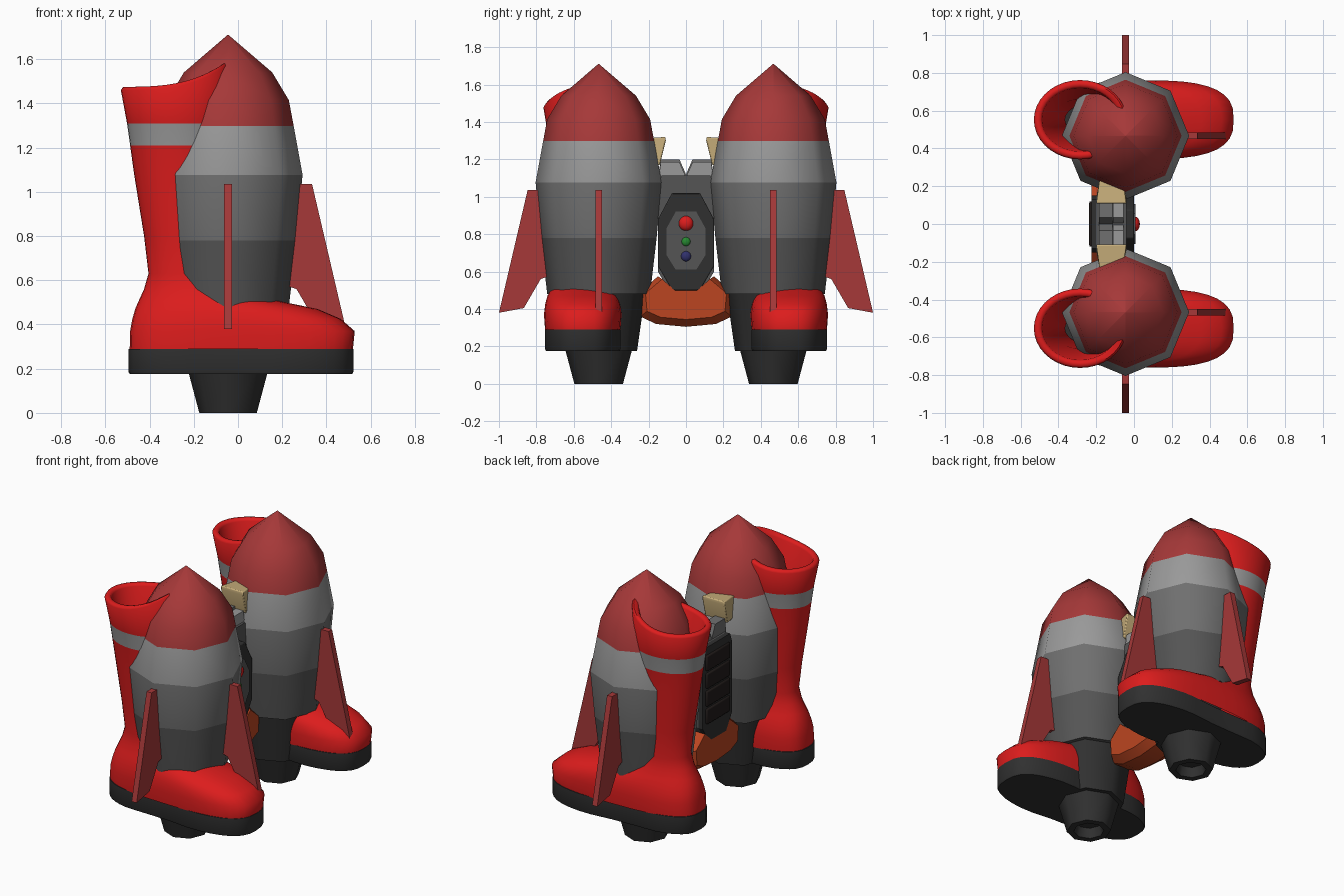
import bpy, bmesh
from math import cos, sin, pi, radians
from mathutils import Matrix

if "Cube" in bpy.data.objects:
    bpy.data.objects.remove(bpy.data.objects["Cube"])

RX, RY = -0.045, 0.467      # rocket axis
BY = 0.552                  # boot centre line


def mat(name, r, g, b):
    m = bpy.data.materials.new(name)
    m.diffuse_color = (r, g, b, 1)
    m.use_nodes = True
    m.node_tree.nodes["Principled BSDF"].inputs["Base Color"].default_value = m.diffuse_color
    return m


BOOT = mat("boot_red", 0.72, 0.012, 0.012)
NOSE = mat("rocket_red", 0.38, 0.04, 0.04)
LIGHT = mat("light_grey", 0.32, 0.32, 0.32)
MID = mat("mid_grey", 0.16, 0.16, 0.16)
DARK = mat("dark_grey", 0.09, 0.09, 0.09)
COAL = mat("charcoal", 0.03, 0.03, 0.03)
VENT = mat("vent_black", 0.015, 0.011, 0.01)
ORANGE = mat("orange", 0.5, 0.06, 0.015)
TAN = mat("tan", 0.58, 0.43, 0.2)
GREEN = mat("green", 0.02, 0.25, 0.03)
BLUE = mat("blue", 0.03, 0.03, 0.15)


def finish(name, bm, mats, angle=30, mirror=False, bevel=0):
    bmesh.ops.recalc_face_normals(bm, faces=bm.faces[:])
    me = bpy.data.meshes.new(name)
    bm.to_mesh(me)
    bm.free()
    for m in mats:
        me.materials.append(m)
    for p in me.polygons:
        p.use_smooth = True
    me.set_sharp_from_angle(angle=radians(angle))
    ob = bpy.data.objects.new(name, me)
    bpy.context.collection.objects.link(ob)
    if bevel:
        b = ob.modifiers.new("bevel", 'BEVEL')
        b.width, b.segments = bevel, 2
    if mirror:
        ob.modifiers.new("mirror", 'MIRROR').use_axis = (False, True, False)
    return ob


def loft(name, rings, mats, bands=None, caps=(True, True), **kw):
    """Skin a list of point rings; bands gives the material slot of each strip."""
    bm = bmesh.new()
    vs = [[bm.verts.new(p) for p in r] for r in rings]
    n = len(vs[0])
    for i in range(len(vs) - 1):
        for j in range(n):
            k = (j + 1) % n
            f = bm.faces.new((vs[i][j], vs[i][k], vs[i + 1][k], vs[i + 1][j]))
            f.material_index = bands[i] if bands else 0
    if caps[0]:
        bm.faces.new(vs[0]).material_index = bands[0] if bands else 0
    if caps[1]:
        bm.faces.new(vs[-1]).material_index = bands[-1] if bands else 0
    return finish(name, bm, mats, **kw)


def octagon(r, z):
    return [(RX + r * cos(a * pi / 4), RY + r * sin(a * pi / 4), z) for a in range(8)]


def yz_ring(pts, x):
    return [(x, y, z) for y, z in pts]


def sym(half):
    """Close a half outline (y > 0) across y = 0."""
    return half + [(-y, z) for y, z in reversed(half)]


# Rocket body with coloured bands and nose cone
body = [(0.275, .48), (0.31, .78), (0.337, 1.077), (0.297, 1.297),
        (0.275, 1.415), (0.2, 1.54), (0.002, 1.71)]
loft("rocket_body", [octagon(*p) for p in body], [DARK, MID, LIGHT, NOSE],
     [0, 1, 2, 3, 3, 3], angle=50, mirror=True)

# Lower engine housing and hollow nozzle
loft("engine_housing", [octagon(0.205, .175), octagon(0.25, .49)], [COAL],
     angle=50, mirror=True)
noz = [(0.178, .18), (0.13, 0), (0.09, 0), (0.075, .06)]
loft("nozzle", [octagon(*p) for p in noz], [COAL], angle=50, mirror=True)

# Fins: one outward, one over the toe
fin = [(0.29, 1.035), (0.38, 1.035), (0.533, .38), (0.40, .405), (0.31, .56), (0.25, .58)]
T = 0.018
loft("outer_fin", [[(RX + s, RY + r, z) for r, z in fin] for s in (-T, T)], [NOSE], mirror=True)
loft("toe_fin", [[(RX + r, RY + s, z) for r, z in fin] for s in (-T, T)], [NOSE], mirror=True)


# Boot upper: stacked rounded cross-sections, turned in at the raised cuff
def boot_ring(z, x0, x1, hw, n=2.0, tilt=0, waist=0.0):
    cx, hx, pts = (x0 + x1) / 2, (x1 - x0) / 2, []
    for i in range(36):
        c, s = cos(i * pi / 18), sin(i * pi / 18)
        u = abs(c) ** (2 / n) * (1 if c > 0 else -1)
        v = abs(s) ** (2 / n) * (1 if s > 0 else -1)
        w = hw
        if n > 2:
            w *= 0.97 + 0.05 * u - waist * max(0, 1 - (u + 0.15) ** 2 * 4)
        x = cx + hx * u
        dz = tilt * max(0, (x + 0.53) / 0.5) ** 3
        pts.append((x, BY + w * v, z + dz))
    return pts


outer = [(.288, -.49, .52, .207, 2.8), (.37, -.488, .528, .213, 2.8),
         (.425, -.478, .465, .207, 2.6), (.47, -.465, .36, .195, 2.4),
         (.505, -.45, .19, .175, 2.2), (.56, -.425, .04, .145, 2.1),
         (.63, -.405, -.03, .127), (.8, -.425, -.05, .136), (1.08, -.47, -.05, .153),
         (1.21, -.488, -.05, .168), (1.31, -.502, -.045, .182),
         (1.46, -.53, -.04, .21, 2, .13), (1.475, -.52, -.05, .2, 2, .13)]
inner = [(1.475, -.497, -.073, .178, 2, .13), (1.46, -.487, -.083, .168, 2, .13),
         (1.08, -.43, -.09, .113), (.63, -.365, -.07, .088), (.285, -.42, .1, .13)]
bands = [0] * 16 + [0]
bands[9] = 1
loft("boot_upper", [boot_ring(*r) for r in outer + inner], [BOOT, LIGHT], bands,
     caps=(False, False), angle=60, mirror=True)

# Boot sole with a slight waist
loft("boot_sole", [boot_ring(z, -.495 + d, .522 - d, .212 - d, 2.8, 0, .1)
                   for z, d in ((.175, .006), (.185, 0), (.29, 0))],
     [COAL], angle=40, mirror=True)

# Central pack between the rockets
pack = sym([(.09, .5), (.15, .6), (.15, 1.06), (.13, 1.115)])
loft("pack_body", [yz_ring(pack, x) for x in (-.2, -.04)], [DARK])
loft("pack_back_plate", [yz_ring(pack, -.225), yz_ring(pack, -.195)], [COAL])

# Octagonal control plates on the +x face
plate = sym([(.075, .5), (.15, .63), (.15, .88), (.075, 1.02)])
loft("control_plate", [yz_ring(plate, x) for x in (-.05, .0)], [COAL], bevel=.006)
inset = sym([(.055, .61), (.105, .69), (.105, .83), (.055, .92)])
loft("control_inset", [yz_ring(inset, x) for x in (-.01, .008)], [DARK])

# Indicator buttons
for name, z, r, m in (("red_button", .858, .04, BOOT), ("green_button", .76, .025, GREEN),
                      ("blue_button", .682, .028, BLUE)):
    bm = bmesh.new()
    bmesh.ops.create_uvsphere(bm, u_segments=16, v_segments=10, radius=r,
                              matrix=Matrix.Translation((.003, 0, z))
                              @ Matrix.Diagonal((.7, 1, 1, 1)))
    finish(name, bm, [m], angle=60)

# Twin top tabs forming a V notch
tab = [(.0, 1.09), (.0, 1.12), (.035, 1.2), (.135, 1.2), (.15, 1.09)]
loft("top_tab", [yz_ring(tab, x) for x in (-.185, -.115)], [MID], mirror=True)
loft("top_tab_front", [yz_ring([(y, z - .015) for y, z in tab], x) for x in (-.11, -.055)],
     [LIGHT], mirror=True)

# Vent slats on the back
for i in range(4):
    z = .62 + i * .115
    slat = [(-.12, z), (.12, z), (.12, z + .1), (-.12, z + .1)]
    loft("vent_slat", [yz_ring(slat, x) for x in (-.237, -.21)], [VENT], bevel=.008)

# Orange keel under the pack
keel = sym([(.16, .32), (.245, .36), (.255, .48), (.15, .575), (.07, .5)])
keel.insert(0, (0, .305))
narrow = [(y * .85, .5 + (z - .5) * .8) for y, z in keel]
loft("keel", [yz_ring(narrow, -.225), yz_ring(keel, -.17),
              yz_ring(keel, -.05), yz_ring(narrow, -.0)], [ORANGE])

# Tan wedge brackets joining pack and rockets
wedge = [(.14, 1.17), (.25, 1.17), (.25, 1.31), (.11, 1.32), (.108, 1.30)]
bracket = [[(x + s * (.02 if y > .2 else 0), y, z) for y, z in wedge]
           for x, s in ((-.2, 1), (-.04, -1))]
loft("bracket", bracket, [TAN], mirror=True, bevel=.006)
